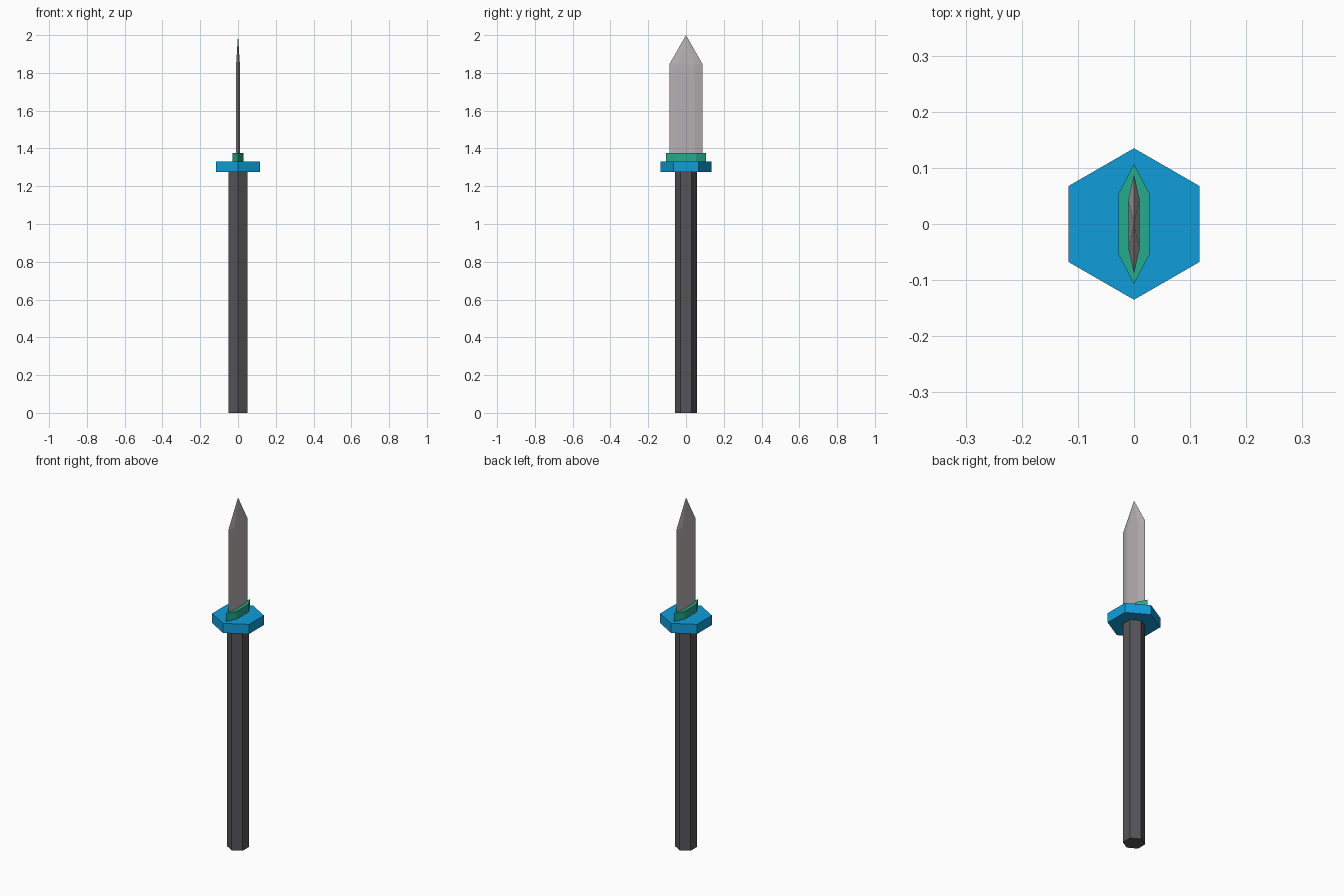
import bpy, bmesh, math

if "Cube" in bpy.data.objects:
    bpy.data.objects.remove(bpy.data.objects["Cube"])


def srgb(r, g, b):
    lin = lambda c: ((c / 255 + 0.055) / 1.055) ** 2.4 if c > 10 else c / 255 / 12.92
    return (lin(r), lin(g), lin(b), 1.0)


def material(name, rgb):
    m = bpy.data.materials.new(name)
    m.diffuse_color = srgb(*rgb)
    m.use_nodes = True
    m.node_tree.nodes["Principled BSDF"].inputs["Base Color"].default_value = m.diffuse_color
    return m


def hex_prism(name, half_x, half_y, z0, z1, mat, tip=None):
    """Six-sided prism with corners on +-y, optionally ending in a point."""
    bm = bmesh.new()
    sx = half_x / math.cos(math.radians(30))

    def ring(z):
        return [bm.verts.new((sx * math.cos(a), half_y * math.sin(a), z))
                for a in (math.radians(30 + 60 * i) for i in range(6))]

    low, high = ring(z0), ring(z1)
    bm.faces.new(low[::-1])
    apex = bm.verts.new((0, 0, tip)) if tip else None
    if not apex:
        bm.faces.new(high)
    for i in range(6):
        j = (i + 1) % 6
        bm.faces.new((low[i], low[j], high[j], high[i]))
        if apex:
            bm.faces.new((high[i], high[j], apex))
    me = bpy.data.meshes.new(name)
    bm.to_mesh(me)
    bm.free()
    me.materials.append(mat)
    ob = bpy.data.objects.new(name, me)
    bpy.context.collection.objects.link(ob)
    return ob


charcoal = material("charcoal", (85, 85, 87))
blue = material("blue", (16, 158, 218))
green = material("green", (36, 172, 140))
steel = material("steel", (181, 175, 176))

# Long grip, hexagonal guard, flattened collar, pointed blade
hex_prism("handle", 0.05, 0.057, 0.0, 1.275, charcoal)
hex_prism("guard", 0.117, 0.135, 1.275, 1.33, blue)
hex_prism("collar", 0.028, 0.107, 1.33, 1.375, green)
hex_prism("blade", 0.01, 0.088, 1.375, 1.845, steel, tip=2.0)
